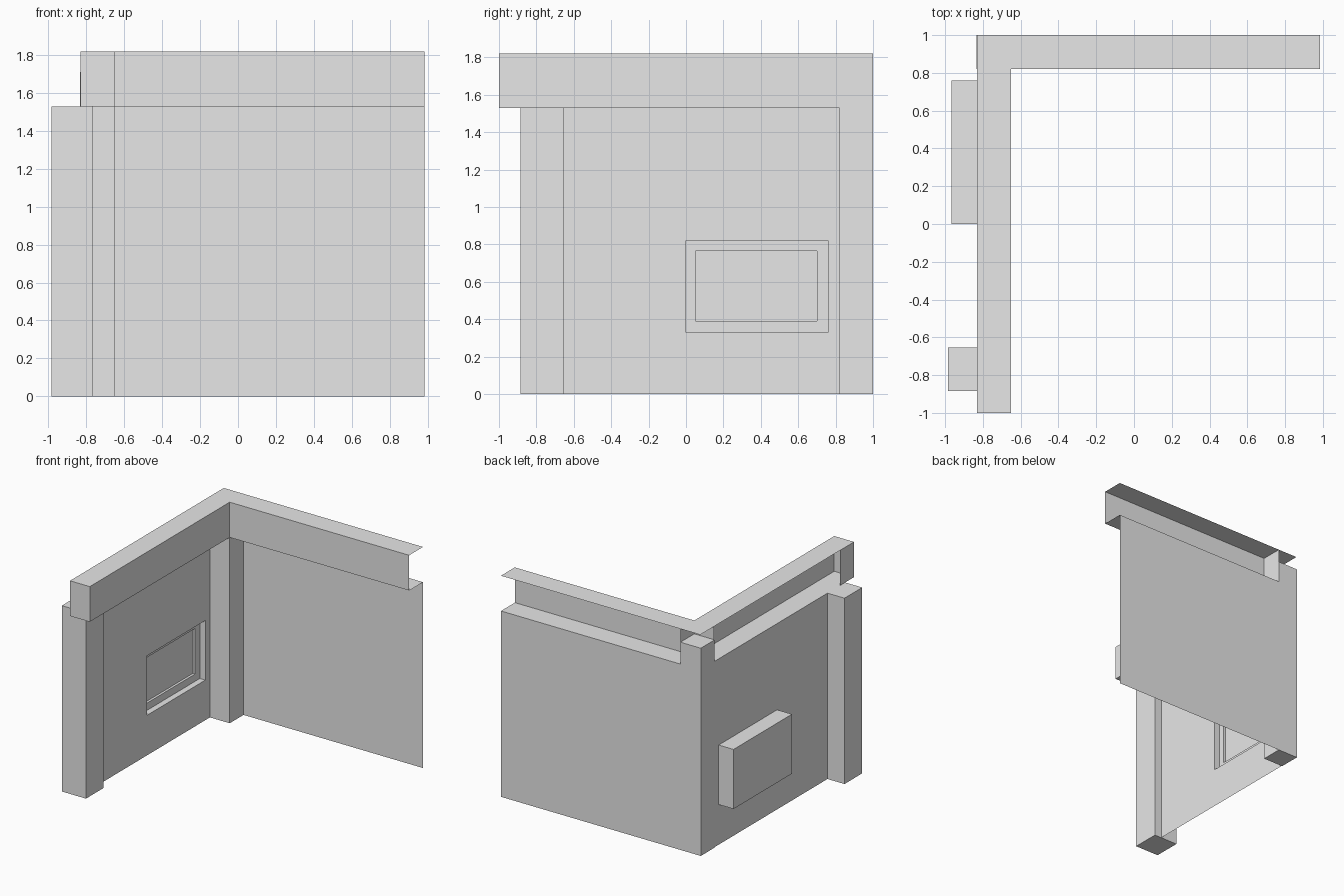
import bpy
import bmesh
from mathutils import Vector

if "Cube" in bpy.data.objects:
    bpy.data.objects.remove(bpy.data.objects["Cube"], do_unlink=True)

# One plain grey for everything
grey = bpy.data.materials.new("plain_grey")
grey.use_nodes = True
grey.diffuse_color = (0.8, 0.8, 0.8, 1)
grey.node_tree.nodes["Principled BSDF"].inputs["Base Color"].default_value = (0.8, 0.8, 0.8, 1)

SIDES = {"+x": (1, 0, 0), "-x": (-1, 0, 0), "+y": (0, 1, 0),
         "-y": (0, -1, 0), "+z": (0, 0, 1), "-z": (0, 0, -1)}


def finish(name, bm):
    mesh = bpy.data.meshes.new(name)
    bm.to_mesh(mesh)
    bm.free()
    mesh.materials.append(grey)
    obj = bpy.data.objects.new(name, mesh)
    bpy.context.collection.objects.link(obj)
    return obj


def shell(name, x, y, z, sides=tuple(SIDES)):
    """Box between the given ranges, keeping only the listed sides."""
    bm = bmesh.new()
    bmesh.ops.create_cube(bm, size=1)
    keep = [Vector(SIDES[s]) for s in sides]
    bm.normal_update()
    drop = [f for f in bm.faces if all(f.normal.dot(k) < 0.9 for k in keep)]
    bmesh.ops.delete(bm, geom=drop, context="FACES")
    for v in bm.verts:
        v.co = [a + (b - a) * (c + 0.5) for (a, b), c in zip((x, y, z), v.co)]
    return finish(name, bm)


def holed_sheet(name, x, outer_y, outer_z, hole_y, hole_z):
    """Flat sheet facing +x with a rectangular opening."""
    bm = bmesh.new()
    ys = (outer_y[0], *hole_y, outer_y[1])
    zs = (outer_z[0], *hole_z, outer_z[1])
    grid = [[bm.verts.new((x, y, z)) for z in zs] for y in ys]
    for i in range(3):
        for j in range(3):
            if (i, j) != (1, 1):
                bm.faces.new((grid[i][j], grid[i + 1][j],
                              grid[i + 1][j + 1], grid[i][j + 1]))
    return finish(name, bm)


# Main planes
WALL_X, INNER_X, END_X = -0.83, -0.65, 0.985
INNER_Y, BACK_Y = 0.82, 1.0
WALL_Z, TOP_Z = 1.53, 1.82
NICHE_Y, NICHE_Z = (0.0, 0.76), (0.33, 0.82)
PANEL_Y, PANEL_Z = (0.05, 0.70), (0.39, 0.765)

# Walls
holed_sheet("side_wall", WALL_X, (-0.8, BACK_Y), (0, WALL_Z), NICHE_Y, NICHE_Z)
shell("back_wall", (WALL_X, END_X), (INNER_Y, BACK_Y), (0, WALL_Z), ["+y"])

# Posts
shell("corner_post", (-0.835, INNER_X), (INNER_Y, BACK_Y), (0, 1.71))
shell("front_post", (-0.985, -0.765), (-0.885, -0.655), (0, WALL_Z))

# Hollow beams, open on their outer sides
shell("side_beam", (WALL_X, INNER_X), (-1, BACK_Y), (WALL_Z, TOP_Z),
      ["+x", "-y", "+z", "-z"])
shell("side_beam_return", (WALL_X, INNER_X), (-1, -INNER_Y), (WALL_Z, TOP_Z), ["-x"])
shell("back_beam", (WALL_X, END_X), (INNER_Y, BACK_Y), (WALL_Z, TOP_Z),
      ["-y", "+z", "-z"])

# Niche with frame and sunken panel
shell("niche_box", (-0.965, WALL_X), NICHE_Y, NICHE_Z, ["-x", "+y", "-y", "+z", "-z"])
holed_sheet("niche_frame", -0.88, NICHE_Y, NICHE_Z, PANEL_Y, PANEL_Z)
shell("niche_panel", (-0.90, -0.88), PANEL_Y, PANEL_Z, ["-x", "+y", "-y", "+z", "-z"])
